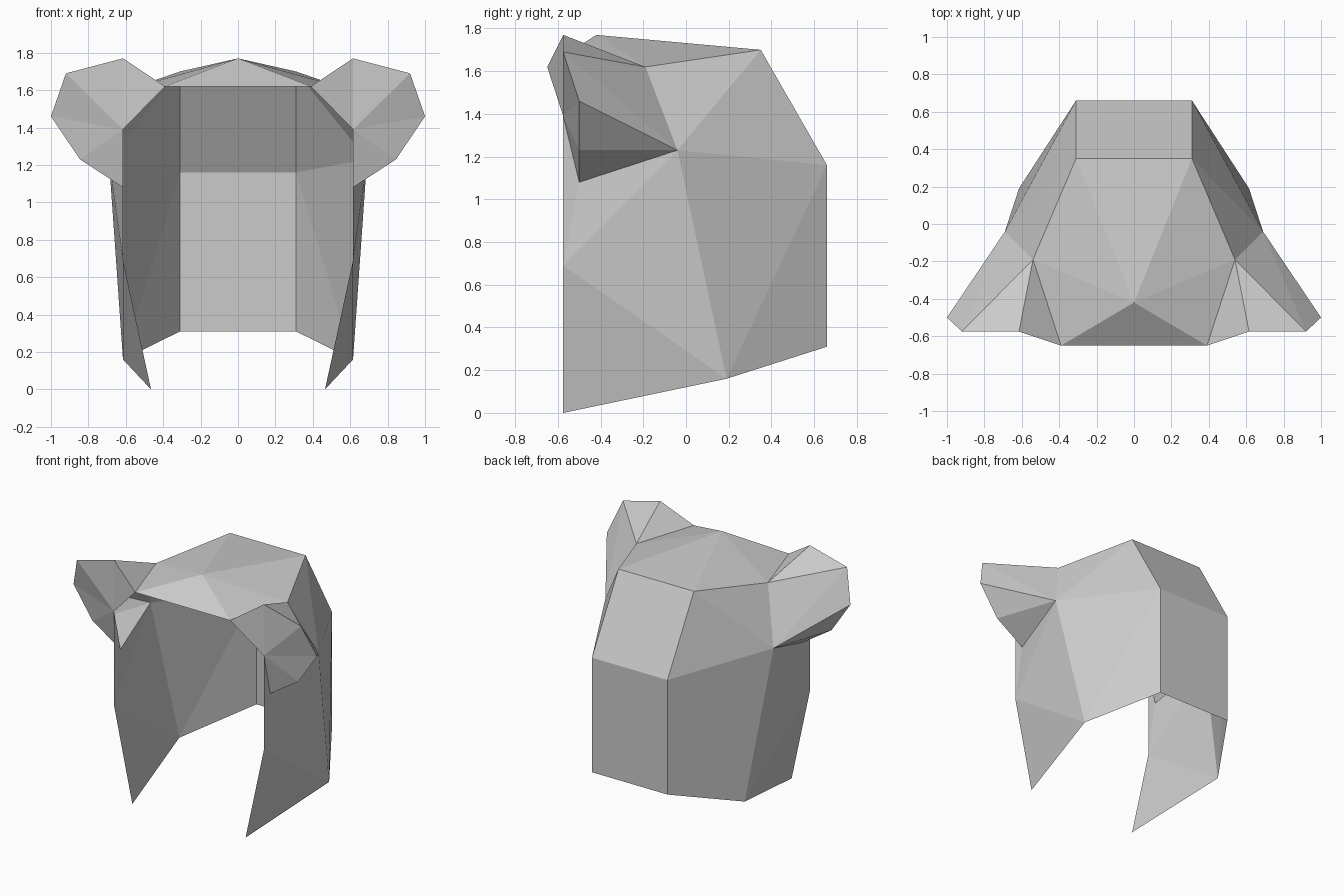
import bpy
import bmesh
from mathutils import Vector

default = bpy.data.objects.get("Cube")
if default:
    bpy.data.objects.remove(default, do_unlink=True)

# Single flat colour
grey = bpy.data.materials.new("light_grey")
grey.use_nodes = True
colour = (0.6, 0.6, 0.6, 1)
grey.diffuse_color = colour
shader = next(n for n in grey.node_tree.nodes if n.type == 'BSDF_PRINCIPLED')
shader.inputs["Base Color"].default_value = colour

# Named corner points of the +x half
points = dict(
    back_low=(.31, .66, .31), back_high=(.31, .66, 1.16), crown=(.31, .35, 1.7),
    mid_low=(0, .66, .31), mid_high=(0, .66, 1.16), mid_crown=(0, .35, 1.7),
    peak=(0, -.42, 1.77), brow=(.39, -.65, 1.62), mid_brow=(0, -.65, 1.62),
    temple=(.54, -.19, 1.62), hub=(.69, -.04, 1.23), side_low=(.615, .19, .16),
    tip=(.465, -.575, 0), cheek=(.615, -.575, .69), ear_root=(.615, -.575, 1.39),
    ear_top=(.615, -.575, 1.77), ear_corner=(.92, -.575, 1.69),
    ear_outer=(1, -.5, 1.46), ear_lower=(.845, -.5, 1.23), ear_base=(.615, -.5, 1.08),
)


def mirrored_shell(name, faces, centre):
    """Half shell of named points, faces turned away from centre, mirrored in x."""
    bm = bmesh.new()
    verts = {}
    for face in faces:
        corners = face.split()
        for c in corners:
            if c not in verts:
                verts[c] = bm.verts.new(points[c])
        f = bm.faces.new([verts[c] for c in corners])
        f.normal_update()
        if f.normal.dot(f.calc_center_median() - Vector(centre)) < 0:
            f.normal_flip()
    mesh = bpy.data.meshes.new(name)
    bm.to_mesh(mesh)
    bm.free()
    mesh.materials.append(grey)
    obj = bpy.data.objects.new(name, mesh)
    bpy.context.scene.collection.objects.link(obj)
    mirror = obj.modifiers.new("mirror", 'MIRROR')
    mirror.use_clip = True
    return obj


# Open hood: top, back and side panels
mirrored_shell("hood", [
    "peak mid_crown crown",
    "peak crown temple",
    "peak temple brow",
    "peak brow mid_brow",
    "mid_crown crown back_high mid_high",
    "mid_high back_high back_low mid_low",
    "crown temple hub",
    "crown hub back_high",
    "back_high hub side_low",
    "back_high side_low back_low",
    "hub cheek side_low",
    "hub ear_base cheek",
    "ear_base ear_root cheek",
    "cheek tip side_low",
], (0, 0, .9))

# Ears: front fan around the root, back fan around the hub, open to the inside
rim = ["ear_top", "ear_corner", "ear_outer", "ear_lower", "ear_base"]
front = [f"ear_root {a} {b}" for a, b in zip(rim, rim[1:])]
back = [f"hub {a} {b}" for a, b in zip(rim[1:], rim[2:])]
mirrored_shell("ears", front + back + [
    "temple brow ear_top",
    "brow ear_root ear_top",
    "temple ear_top ear_corner",
    "temple ear_corner hub",
], (.68, -.4, 1.38))
